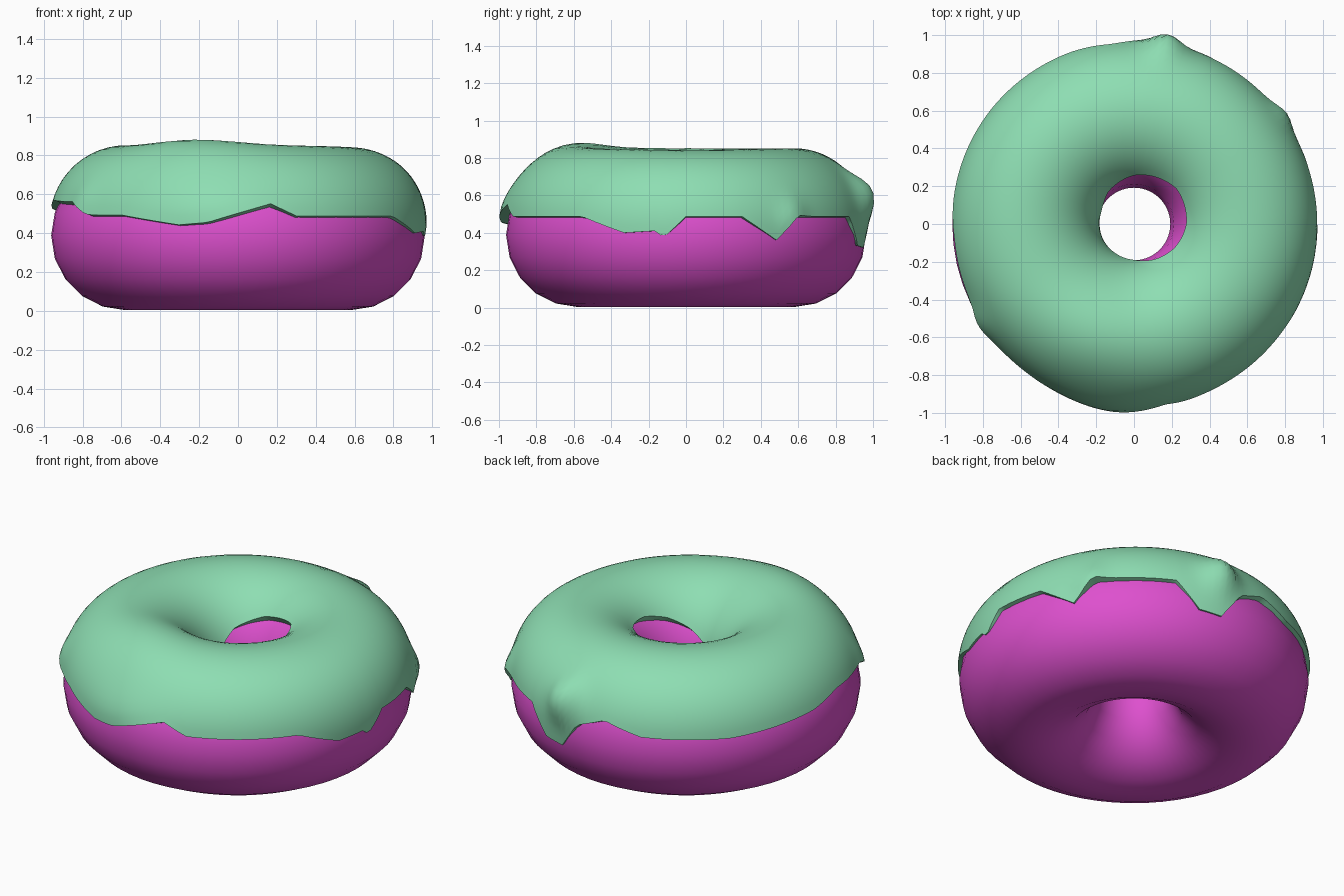
import bpy, bmesh
from math import sin, cos, asin, pi, radians, degrees, exp

if "Cube" in bpy.data.objects:
    bpy.data.objects.remove(bpy.data.objects["Cube"])

R, r, ZC = 0.577, 0.385, 0.388   # ring radius, tube radius, centre height


def material(name, rgb):
    m = bpy.data.materials.new(name)
    m.diffuse_color = (*rgb, 1)
    m.use_nodes = True
    m.node_tree.nodes["Principled BSDF"].inputs["Base Color"].default_value = m.diffuse_color
    return m


def lookup(table, a):
    # Periodic linear interpolation of (degrees, value) pairs
    pts = [(table[-1][0] - 360, table[-1][1])] + table + [(table[0][0] + 360, table[0][1])]
    for (a0, v0), (a1, v1) in zip(pts, pts[1:]):
        if a0 <= a <= a1:
            return v0 + (v1 - v0) * (a - a0) / (a1 - a0)


def tube_point(phi, theta, rad):
    d = R + rad * cos(theta)
    return (d * cos(phi), d * sin(phi), ZC + rad * sin(theta))


def finish(name, bm, mat):
    bmesh.ops.recalc_face_normals(bm, faces=bm.faces)
    me = bpy.data.meshes.new(name)
    bm.to_mesh(me)
    bm.free()
    me.materials.append(mat)
    me.shade_smooth()
    ob = bpy.data.objects.new(name, me)
    bpy.context.collection.objects.link(ob)
    return ob


def sweep(name, mat, columns, closed):
    # Skin a ring of cross-sections
    bm = bmesh.new()
    cols = [[bm.verts.new(p) for p in c] for c in columns]
    n, k = len(cols), len(cols[0])
    for i in range(n):
        a, b = cols[i], cols[(i + 1) % n]
        for j in range(k if closed else k - 1):
            q = (j + 1) % k
            bm.faces.new((a[j], b[j], b[q], a[q]))
    return finish(name, bm, mat)


# Dough ring
sweep("dough", material("dough_pink", (0.73, 0.08, 0.62)),
      [[tube_point(2 * pi * i / 56, 2 * pi * j / 20, r) for j in range(20)]
       for i in range(56)], True)

# Icing: height of the wavy outer edge around the ring
outer_edge = [(0, .485), (18, .485), (30, .36), (37, .485), (64, .485), (72, .33),
              (80, .32), (87, .48), (97, .54), (110, .485), (140, .48), (172, .52),
              (185, .56), (208, .55), (217, .49), (232, .49), (252, .44), (261, .45),
              (280, .54), (288, .485), (325, .485), (340, .40), (350, .41), (353, .375)]
# Icing: how far round the tube it runs into the hole (degrees)
inner_edge = [(0, 133), (40, 130), (90, 137), (130, 148), (160, 165), (185, 171),
              (225, 170), (270, 160), (300, 148), (330, 139)]
# Lumps: ring angle, tube angle, ring width, tube width, height
lumps = [(80, 28, 6, 16, .075), (36, 12, 5, 14, .03), (213, 20, 6, 15, .02),
         (264, 14, 17, 22, .03), (250, 85, 28, 30, .03), (0, 85, 45, 30, -.01)]


def icing_radius(p, t):
    rad = .392 + .072 * max(0, sin(radians(t))) ** 1.2
    for lp, lt, wp, wt, h in lumps:
        dp = (p - lp + 180) % 360 - 180
        rad += h * exp(-(dp / wp) ** 2 - ((t - lt) / wt) ** 2)
    return rad


columns, N, K = [], 180, 24
for i in range(N):
    p = 360 * i / N
    t0 = degrees(asin((lookup(outer_edge, p) - ZC) / .395))
    t1 = lookup(inner_edge, p)
    ts = [t0 + (t1 - t0) * j / K for j in range(K + 1)]
    phi = radians(p)
    col = [tube_point(phi, radians(t), icing_radius(p, t)) for t in ts]
    # Rims tuck just under the dough surface
    columns.append([tube_point(phi, radians(t0), .377)] + col
                   + [tube_point(phi, radians(t1), .377)])
icing = sweep("icing", material("icing_mint", (0.27, 0.73, 0.45)), columns, False)

# Keep the thin icing rim crisp
bpy.context.view_layer.objects.active = icing
icing.select_set(True)
bpy.ops.object.shade_smooth_by_angle(angle=radians(50))
